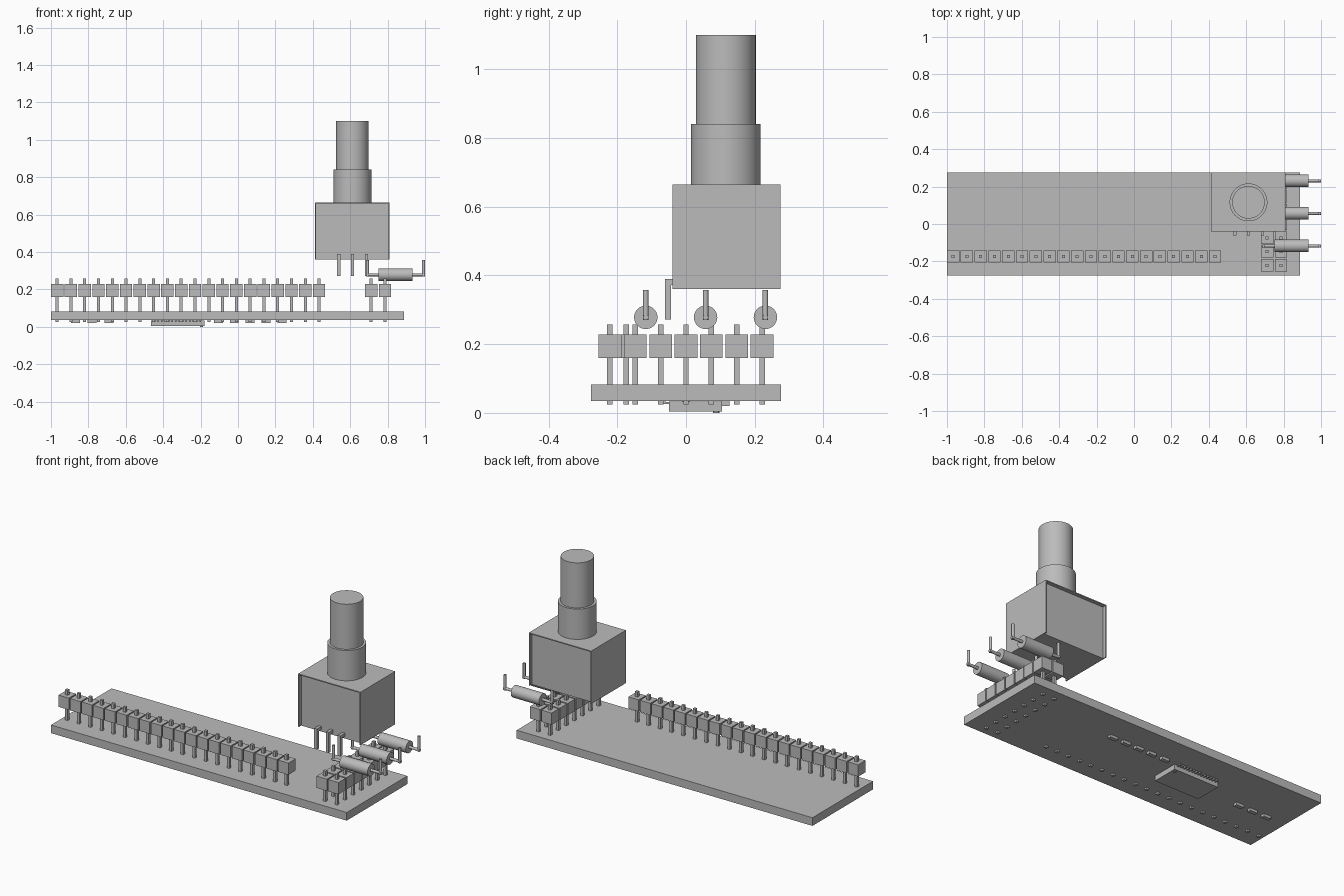
import bpy, bmesh, math
from mathutils import Matrix, Vector

if "Cube" in bpy.data.objects:
    bpy.data.objects.remove(bpy.data.objects["Cube"], do_unlink=True)

GREY = 0.5
mat = bpy.data.materials.new("plain grey")
mat.use_nodes = True
mat.diffuse_color = (GREY, GREY, GREY, 1)
mat.node_tree.nodes["Principled BSDF"].inputs["Base Color"].default_value = (GREY, GREY, GREY, 1)


def add_box(bm, x, y, z):
    """Box from three (low, high) ranges."""
    mid = [(a + b) / 2 for a, b in (x, y, z)]
    size = [b - a for a, b in (x, y, z)]
    bmesh.ops.create_cube(bm, size=1, matrix=Matrix.Translation(mid) @ Matrix.Diagonal((*size, 1)))


def add_block(bm, x, y, z, wx, wy):
    """Box centred on x, y with a z range."""
    add_box(bm, (x - wx / 2, x + wx / 2), (y - wy / 2, y + wy / 2), z)


def add_rod(bm, a, b, r, sides=48):
    """Cylinder between two points."""
    a, b = Vector(a), Vector(b)
    turn = (b - a).to_track_quat('Z', 'Y').to_matrix().to_4x4()
    bmesh.ops.create_cone(bm, cap_ends=True, segments=sides, radius1=r, radius2=r,
                          depth=(b - a).length, matrix=Matrix.Translation((a + b) / 2) @ turn)


def finish(name, bm, smooth=False):
    mesh = bpy.data.meshes.new(name)
    bm.to_mesh(mesh)
    bm.free()
    mesh.materials.append(mat)
    obj = bpy.data.objects.new(name, mesh)
    bpy.context.collection.objects.link(obj)
    if smooth:
        bpy.ops.object.select_all(action='DESELECT')
        obj.select_set(True)
        bpy.context.view_layer.objects.active = obj
        bpy.ops.object.shade_smooth_by_angle(angle=math.radians(40))
    return obj


def header(name, spots):
    """Square pins, each through its own spacer block."""
    blocks, pins = bmesh.new(), bmesh.new()
    for x, y in spots:
        add_block(blocks, x, y, (0.16, 0.228), 0.066, 0.066)
        add_block(pins, x, y, (0.025, 0.257), 0.016, 0.016)
    finish(name + "_blocks", blocks)
    finish(name + "_pins", pins)


# Circuit board
bm = bmesh.new()
add_box(bm, (-1, 0.887), (-0.276, 0.276), (0.035, 0.082))
finish("board", bm)

# Pin headers
PITCH = 0.0737
header("long_header", [(-0.967 + i * PITCH, -0.174) for i in range(20)])
header("double_header", [(0.712 + i * PITCH, (j - 3) * PITCH) for i in range(2) for j in range(7)])

# Control housing: core with a sheet over the sides and top
X0, X1, Y0, Y1, Z0, Z1 = 0.412, 0.81, -0.04, 0.275, 0.36, 0.665
T, INSET = 0.006, 0.02
bm = bmesh.new()
add_box(bm, (X0 + T, X1 - T), (Y0 + INSET, Y1 - INSET), (Z0, Z1 - T))
finish("control_core", bm)
bm = bmesh.new()
add_box(bm, (X0, X0 + T), (Y0, Y1), (Z0, Z1 - T))
add_box(bm, (X1 - T, X1), (Y0, Y1), (Z0, Z1 - T))
add_box(bm, (X0, X1), (Y0, Y1), (Z1 - T, Z1))
finish("control_cover", bm)

# Collar and shaft
for name, r, low, high in (("collar", 0.101, Z1, 0.84), ("shaft", 0.087, 0.84, 1.10)):
    bm = bmesh.new()
    add_rod(bm, (0.612, 0.116, low), (0.612, 0.116, high), r, 64)
    finish(name, bm, True)

# Control legs
bm = bmesh.new()
for x in (0.538, 0.612, 0.687):
    add_block(bm, x, -0.052, (0.272, 0.39), 0.018, 0.018)
    add_box(bm, (x - 0.009, x + 0.009), (-0.052, Y0 + INSET), (0.372, 0.39))
finish("control_legs", bm)

# Resistors with bent wire leads
for i, y in enumerate((-0.117, 0.057, 0.231)):
    bm = bmesh.new()
    add_rod(bm, (0.752, y, 0.278), (0.932, y, 0.278), 0.034)
    finish(f"resistor_{i + 1}", bm, True)
    bm = bmesh.new()
    add_rod(bm, (0.684, y, 0.278), (1, y, 0.278), 0.008, 16)
    for x in (0.692, 0.992):
        add_rod(bm, (x, y, 0.27), (x, y, 0.358), 0.008, 16)
    finish(f"resistor_leads_{i + 1}", bm, True)

# Chip under the board
bm = bmesh.new()
add_box(bm, (-0.465, -0.18), (-0.05, 0.105), (0.004, 0.033))
finish("chip", bm)
bm = bmesh.new()
add_rod(bm, (-0.195, 0.088, 0), (-0.195, 0.088, 0.006), 0.009, 24)
finish("chip_marker", bm)
bm = bmesh.new()
for i in range(14):
    x = -0.445 + i * 0.0188
    add_block(bm, x, 0.0275, (0.026, 0.031), 0.008, 0.195)
    for y in (-0.065, 0.12):
        add_block(bm, x, y, (0.026, 0.036), 0.008, 0.01)
finish("chip_legs", bm)

# Small parts under the board
bm = bmesh.new()
for x, y in [(0.235 - i * 0.085, 0.115) for i in range(5)] + [(-0.69 - i * 0.09, 0) for i in range(3)]:
    add_block(bm, x, y, (0.02, 0.036), 0.048, 0.022)
finish("small_parts", bm)
